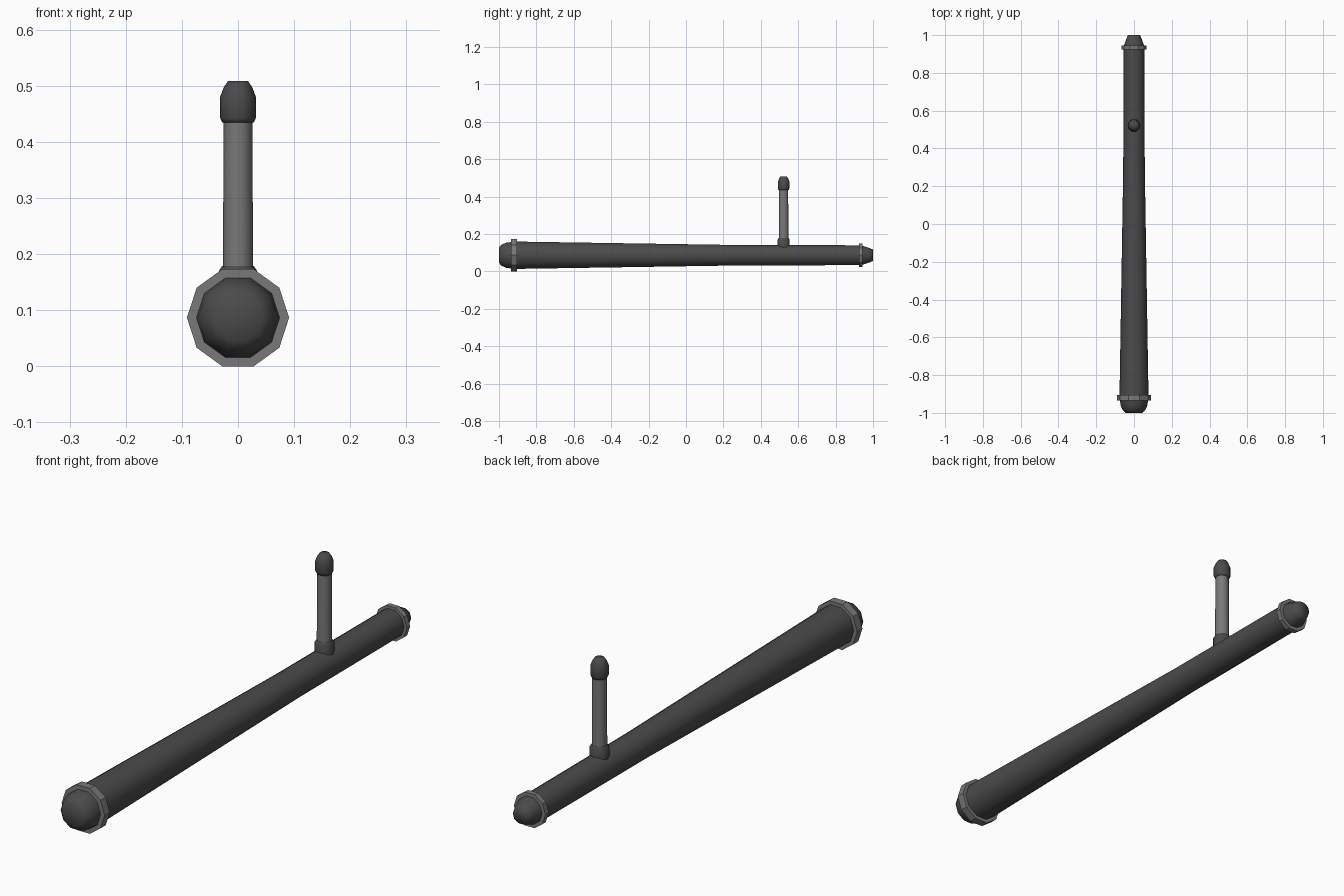
import bpy, bmesh, math

if "Cube" in bpy.data.objects:
    bpy.data.objects.remove(bpy.data.objects["Cube"])

SIDES = 10
AXIS_Z = 0.0865     # height of the main shaft's axis
HANDLE_Y = 0.522    # position of the side handle


def material(name, v):
    m = bpy.data.materials.new(name)
    m.diffuse_color = (v, v, v, 1)
    m.use_nodes = True
    m.node_tree.nodes["Principled BSDF"].inputs["Base Color"].default_value = m.diffuse_color
    return m


DARK = material("dark_rubber", 0.07)
GREY = material("grey_metal", 0.19)


def lathe(name, profile, mat, upright=False, smooth=True, angle=50):
    """Turn (position, radius) pairs about the shaft axis or the upright handle axis."""
    bm = bmesh.new()
    rings = []
    for p, r in profile:
        ring = []
        for i in range(SIDES):
            a = 2 * math.pi * i / SIDES
            c, s = r * math.cos(a), r * math.sin(a)
            co = (c, HANDLE_Y + s, p) if upright else (c, p, AXIS_Z + s)
            ring.append(bm.verts.new(co))
        rings.append(ring)
    for lo, hi in zip(rings, rings[1:]):
        for i in range(SIDES):
            j = (i + 1) % SIDES
            bm.faces.new((lo[i], lo[j], hi[j], hi[i]))
    bm.faces.new(rings[0])
    bm.faces.new(rings[-1])
    bmesh.ops.recalc_face_normals(bm, faces=bm.faces)
    me = bpy.data.meshes.new(name)
    bm.to_mesh(me)
    bm.free()
    me.materials.append(mat)
    ob = bpy.data.objects.new(name, me)
    bpy.context.collection.objects.link(ob)
    if smooth:
        bpy.ops.object.select_all(action='DESELECT')
        ob.select_set(True)
        bpy.context.view_layer.objects.active = ob
        bpy.ops.object.shade_smooth_by_angle(angle=math.radians(angle))
    return ob


# Tapered main shaft
lathe("main_shaft", [(-0.92, 0.077), (0.3, 0.057), (0.935, 0.056)], DARK)

# Faceted collars near each end
lathe("front_ring", [(-0.935, 0.091), (-0.904, 0.091)], GREY, smooth=False)
lathe("back_ring", [(0.924, 0.067), (0.944, 0.067)], GREY, smooth=False)

# Rounded end caps
lathe("front_cap", [(-1.0, 0.043), (-0.985, 0.060), (-0.96, 0.071),
                    (-0.92, 0.076)], DARK, angle=75)
lathe("back_cap", [(0.93, 0.056), (0.948, 0.052), (0.98, 0.041),
                   (1.0, 0.032)], DARK, angle=75)

# Side handle: base collar, grip and rounded knob
lathe("handle_base", [(0.12, 0.034), (0.17, 0.034), (0.179, 0.028)], DARK, upright=True)
lathe("handle_grip", [(0.15, 0.027), (0.45, 0.0255)], GREY, upright=True)
lathe("handle_knob", [(0.434, 0.028), (0.443, 0.032), (0.48, 0.032),
                      (0.498, 0.025), (0.508, 0.018)], DARK, upright=True, angle=75)
